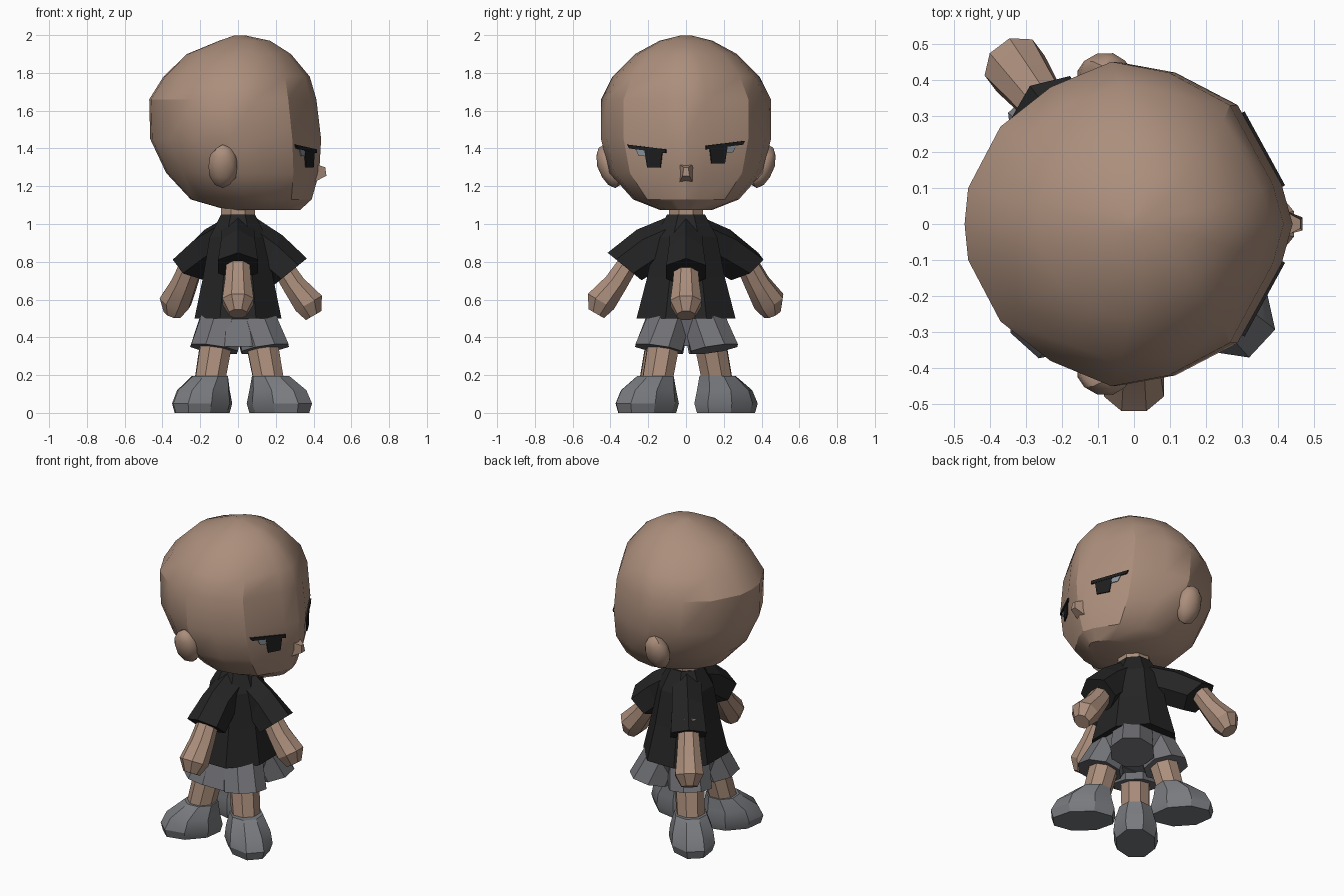
import bpy, bmesh, math
from mathutils import Vector
from math import cos, sin, radians, pi

if "Cube" in bpy.data.objects:
    bpy.data.objects.remove(bpy.data.objects["Cube"])


def material(name, rgb):
    m = bpy.data.materials.new(name)
    m.diffuse_color = (*rgb, 1)
    m.use_nodes = True
    m.node_tree.nodes["Principled BSDF"].inputs["Base Color"].default_value = m.diffuse_color
    return m


SKIN = material("skin", (0.41, 0.272, 0.20))
BLACK = material("shirt black", (0.018, 0.018, 0.018))
GREY = material("shorts grey", (0.165, 0.167, 0.182))
SHOE = material("shoe grey", (0.19, 0.195, 0.21))
EYE = material("eye black", (0.012, 0.012, 0.013))
WHITE = material("eye light", (0.25, 0.29, 0.32))


def finish(name, bm, mat, smooth=None):
    bmesh.ops.recalc_face_normals(bm, faces=bm.faces)
    me = bpy.data.meshes.new(name)
    bm.to_mesh(me)
    bm.free()
    me.materials.append(mat)
    ob = bpy.data.objects.new(name, me)
    bpy.context.collection.objects.link(ob)
    if smooth:
        bpy.ops.object.select_all(action='DESELECT')
        ob.select_set(True)
        bpy.context.view_layer.objects.active = ob
        bpy.ops.object.shade_smooth_by_angle(angle=radians(smooth))
    return ob


def loft(name, rings, mat, smooth=None):
    """Skin a stack of equal-length rings and cap both ends."""
    bm = bmesh.new()
    vs = [[bm.verts.new(p) for p in r] for r in rings]
    n = len(vs[0])
    for a, b in zip(vs, vs[1:]):
        for i in range(n):
            j = (i + 1) % n
            bm.faces.new((a[i], a[j], b[j], b[i]))
    bm.faces.new(vs[0])
    bm.faces.new(vs[-1])
    return finish(name, bm, mat, smooth)


def ring(az, r, z, w, t, tilt=0, n=8):
    """Oval at radius r and height z: half width w sideways, t along the tilted radial axis."""
    a, k = radians(az), radians(tilt)
    pts = []
    for i in range(n):
        q = 2 * pi * (i + 0.5) / n
        s, u = w * cos(q) / cos(pi / n), t * sin(q) / cos(pi / n)
        rr, zz = r + u * cos(k), z + u * sin(k)
        pts.append((rr * cos(a) - s * sin(a), rr * sin(a) + s * cos(a), zz))
    return pts


# Head: one outline fitted to each level (z, x min, x max, half y)
half = [(0.40, 0.11), (0.28, 0.33), (0.11, 0.42), (-0.05, 0.45), (-0.22, 0.38),
        (-0.36, 0.27), (-0.45, 0.10)]
outline = [(0.43, 0)] + half + [(-0.46, 0)] + [(x, -y) for x, y in reversed(half)]
levels = [(1.075, -0.06, 0.33, 0.14), (1.13, -0.25, 0.39, 0.28), (1.27, -0.38, 0.43, 0.405),
          (1.45, -0.465, 0.44, 0.45), (1.66, -0.47, 0.415, 0.45), (1.78, -0.395, 0.38, 0.39),
          (1.90, -0.27, 0.28, 0.27), (1.97, -0.10, 0.17, 0.14), (1.998, -0.02, 0.04, 0.03)]
loft("head", [[(a + (x + 0.46) / 0.89 * (b - a), y * h / 0.45, z) for x, y in outline]
              for z, a, b, h in levels], SKIN, 30)

# Nose: small wedge; neck
loft("nose", [[(0.40, -0.045, 1.32), (0.40, 0.045, 1.32), (0.40, 0.035, 1.22), (0.40, -0.035, 1.22)],
              [(0.462, -0.012, 1.30), (0.462, 0.012, 1.30), (0.468, 0.018, 1.255),
               (0.468, -0.018, 1.255)]], SKIN)
loft("neck", [ring(0, 0, 0.98, 0.09, 0.09), ring(0, 0, 1.14, 0.09, 0.09)], SKIN)

# Ears
for side in (-1, 1):
    bm = bmesh.new()
    bmesh.ops.create_icosphere(bm, subdivisions=2, radius=1)
    for v in bm.verts:
        x, y, z = v.co
        v.co = (-0.08 + 0.08 * x, side * (0.405 + 0.065 * y + 0.03 * z), 1.305 + 0.115 * z)
    finish("ear", bm, SKIN, 30)


# Eyes: thin plates lying on the slanted cheeks
def plate(name, poly, side, lift, mat):
    bm = bmesh.new()
    nrm = Vector((0.877, 0.48, 0))
    layers = []
    for d in (-0.004, lift):
        row = []
        for y, z in poly:
            p = Vector((0.412 - 0.548 * (y - 0.11), y, z + 0.01 * side - 0.005)) + nrm * d
            row.append(bm.verts.new((p.x, side * p.y, p.z)))
        layers.append(row)
    bm.faces.new(layers[0])
    bm.faces.new(layers[1])
    n = len(poly)
    for i in range(n):
        j = (i + 1) % n
        bm.faces.new((layers[0][i], layers[0][j], layers[1][j], layers[1][i]))
    finish(name, bm, mat)


for side in (-1, 1):
    plate("eye_white", [(0.13, 1.37), (0.25, 1.375), (0.27, 1.42), (0.13, 1.40)], side, 0.001, WHITE)
    plate("iris", [(0.135, 1.315), (0.205, 1.315), (0.22, 1.41), (0.125, 1.40)], side, 0.003, EYE)
    plate("eyelid", [(0.105, 1.39), (0.30, 1.415), (0.31, 1.435), (0.105, 1.41)], side, 0.005, EYE)

# Shirt body
loft("shirt", [ring(0, 0, z, w, t) for z, w, t in
               [(0.50, 0.262, 0.23), (0.72, 0.205, 0.185), (0.93, 0.165, 0.15), (1.05, 0.10, 0.09)]],
     BLACK)

# Three sleeves and arms (azimuth, sleeve shift, arm shift, height shift)
for az, ds, d, dz in [(-90, 0, 0, 0), (0, -0.05, -0.075, -0.03), (127, 0.065, 0.10, 0)]:
    loft("sleeve", [ring(az, 0.05, 0.935, 0.085, 0.10, 80, 6),
                    ring(az, 0.20 + ds * 0.5, 0.865 + dz, 0.09, 0.105, 60, 6),
                    ring(az, 0.325 + ds, 0.775 + dz, 0.105, 0.10, 39, 6)], BLACK)
    loft("arm", [ring(az, r + d, z + dz / 3, w, t, 30) for r, z, w, t in
                 [(0.26, 0.86, 0.055, 0.05), (0.37, 0.69, 0.07, 0.062),
                  (0.45, 0.59, 0.083, 0.08), (0.475, 0.525, 0.047, 0.047)]], SKIN, 30)

# Shorts: waist block, flared cuffs and a panel joining the two front cuffs
loft("shorts_waist", [ring(0, 0, 0.355, 0.16, 0.16), ring(0, 0, 0.53, 0.22, 0.20)], GREY)
for az, r in [(-45, 0.205), (228, 0.19), (132, 0.19), (47, 0.205)]:
    loft("shorts_cuff", [ring(az, r, 0.338, 0.125, 0.125, 12),
                         ring(az, 0.12, 0.52, 0.115, 0.115)], GREY)
loft("shorts_panel", [ring(-90, 0.15, 0.352, 0.16, 0.115), ring(-90, 0.11, 0.52, 0.15, 0.09)], GREY)

# Three legs with shoes (azimuth, shoe length factor)
for az, f in [(-43, 1.05), (228, 0.98), (132, 1.0)]:
    loft("leg", [ring(az, 0.225, 0.16, 0.08, 0.08), ring(az, 0.16, 0.42, 0.085, 0.085)], SKIN, 30)
    loft("shoe", [ring(az, r * f, z, w, t * f) for r, z, w, t in
                  [(0.285, 0.0, 0.112, 0.165), (0.285, 0.05, 0.128, 0.178),
                   (0.275, 0.12, 0.12, 0.152), (0.225, 0.195, 0.092, 0.095)]], SHOE, 30)
